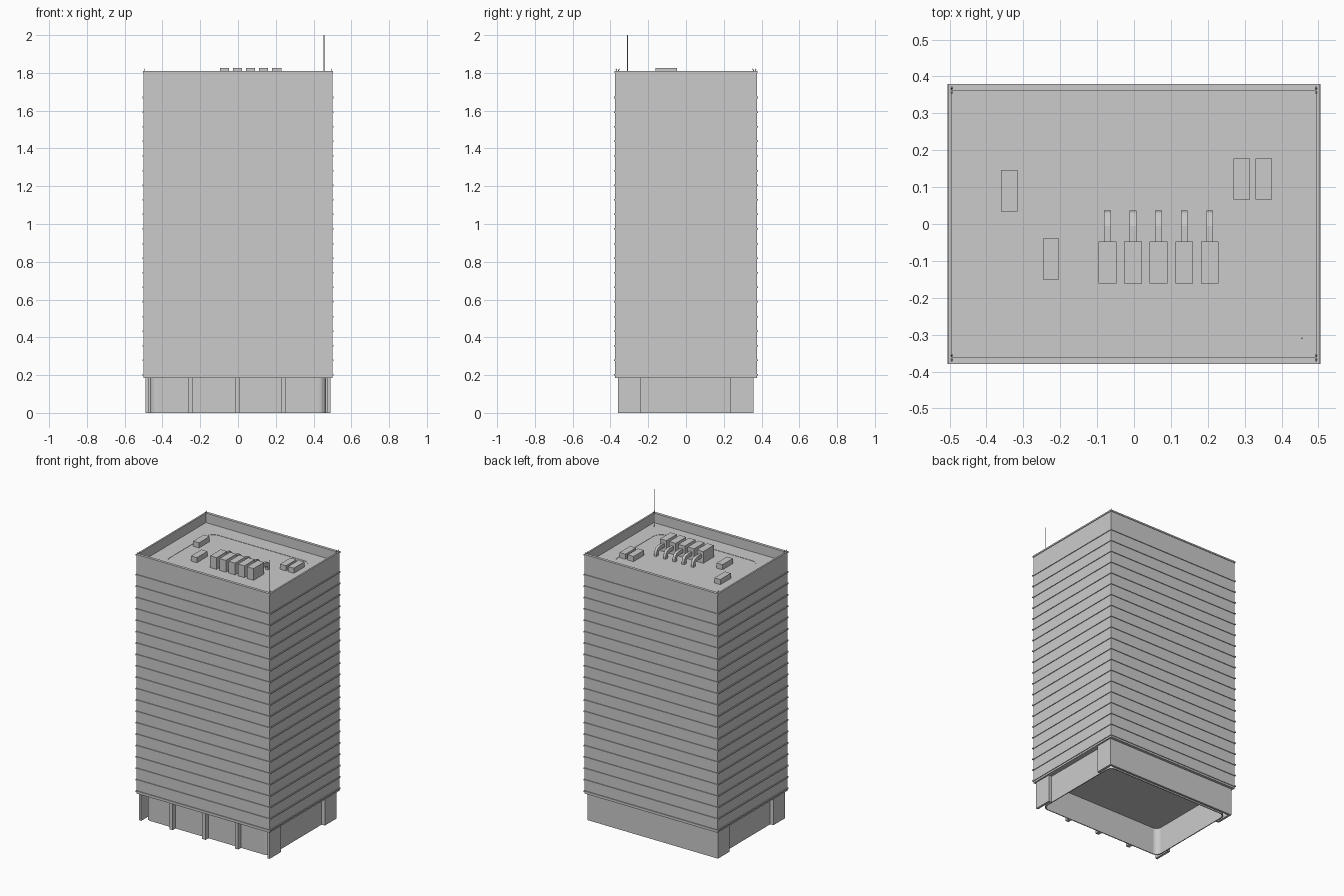
import bpy, bmesh, math
from mathutils import Vector, Matrix

if "Cube" in bpy.data.objects:
    bpy.data.objects.remove(bpy.data.objects["Cube"])


def finish(name, bm):
    bmesh.ops.recalc_face_normals(bm, faces=bm.faces)
    me = bpy.data.meshes.new(name)
    bm.to_mesh(me)
    bm.free()
    ob = bpy.data.objects.new(name, me)
    bpy.context.collection.objects.link(ob)
    return ob


def box(name, x0, x1, y0, y1, z0, z1):
    bm = bmesh.new()
    m = Matrix.Translation(((x0 + x1) / 2, (y0 + y1) / 2, (z0 + z1) / 2)) @ Matrix.Diagonal((x1 - x0, y1 - y0, z1 - z0, 1))
    bmesh.ops.create_cube(bm, size=1, matrix=m)
    return finish(name, bm)


def outline(hx, hy, r=0, n=6):
    """Rectangle outline with optional rounded corners."""
    if r == 0:
        return [(hx, hy), (-hx, hy), (-hx, -hy), (hx, -hy)]
    pts = []
    for k, (sx, sy) in enumerate([(1, 1), (-1, 1), (-1, -1), (1, -1)]):
        for i in range(n + 1):
            a = math.pi / 2 * (k + i / n)
            pts.append((sx * (hx - r) + r * math.cos(a), sy * (hy - r) + r * math.sin(a)))
    return pts


def ring(name, outer, inner, z0, z1):
    """Closed frame between two outlines with equal point counts."""
    bm = bmesh.new()
    loops = [[bm.verts.new((x, y, z)) for x, y in o]
             for o, z in ((outer, z0), (outer, z1), (inner, z1), (inner, z0))]
    n = len(outer)
    for j in range(4):
        a, b = loops[j], loops[(j + 1) % 4]
        for i in range(n):
            bm.faces.new((a[i], a[(i + 1) % n], b[(i + 1) % n], b[i]))
    return finish(name, bm)


def rod(name, p, q, r, seg=8):
    p, q = Vector(p), Vector(q)
    d = q - p
    bm = bmesh.new()
    m = Matrix.Translation((p + q) / 2) @ d.to_track_quat('Z', 'Y').to_matrix().to_4x4()
    bmesh.ops.create_cone(bm, cap_ends=True, segments=seg, radius1=r, radius2=r, depth=d.length, matrix=m)
    return finish(name, bm)


BASE, ROOF, TOP = 0.185, 1.745, 1.81

# Tower block with sunken roof behind the parapet
bm = bmesh.new()
bmesh.ops.create_cube(bm, size=1, matrix=Matrix.Translation((0, 0, (BASE + TOP) / 2)) @ Matrix.Diagonal((1, 0.75, TOP - BASE, 1)))
bm.faces.ensure_lookup_table()
top = max(bm.faces, key=lambda f: f.calc_center_median().z)
bmesh.ops.inset_individual(bm, faces=[top], thickness=0.01)
for v in top.verts:
    v.co.x = math.copysign(0.493, v.co.x)
    v.co.y = math.copysign(0.36, v.co.y)
ext = bmesh.ops.extrude_face_region(bm, geom=[top])
for v in [g for g in ext['geom'] if isinstance(g, bmesh.types.BMVert)]:
    v.co.z = ROOF
if top.is_valid:
    bmesh.ops.delete(bm, geom=[top], context='FACES_ONLY')
finish("tower", bm)

# Floor ledges
for k in range(20):
    z = 0.201 + 0.0773 * k
    ring(f"floor_ledge_{k}", outline(0.505, 0.38), outline(0.499, 0.374), z - 0.004, z + 0.004)
ring("parapet_cap", outline(0.504, 0.379), outline(0.499, 0.374), TOP - 0.01, TOP)

# Ground floor: recessed rounded lobby wall, back wall, side returns
ring("lobby_wall", outline(0.466, 0.33, 0.04), outline(0.460, 0.324, 0.036), 0, BASE)
box("back_wall", -0.49, 0.49, 0.343, 0.357, 0, BASE)
for s, side in ((-1, "left"), (1, "right")):
    x0, x1 = sorted((s * 0.475, s * 0.49))
    box(f"{side}_front_return", x0, x1, -0.36, -0.238, 0, BASE)
    box(f"{side}_rear_return", x0, x1, 0.232, 0.343, 0, BASE)
    for y, end in ((-0.241, "front"), (0.235, "rear")):
        a, b = sorted((s * 0.46, s * 0.475))
        box(f"{side}_{end}_reveal", a, b, y - 0.003, y + 0.003, 0, BASE)

# Front columns
for i, x in enumerate((-0.251, -0.004, 0.241)):
    box(f"front_column_{i}", x - 0.0125, x + 0.0125, -0.36, -0.325, 0, BASE)

# Rooftop curb
ring("roof_curb", outline(0.45, 0.32, 0.09), outline(0.38, 0.25, 0.06), ROOF, ROOF + 0.002)

# Large cooling units with curved ducts behind
for i in range(5):
    x = -0.072 + 0.0693 * i
    box(f"cooling_unit_{i}", x - 0.024, x + 0.024, -0.161, -0.048, ROOF, 1.825)
    bm = bmesh.new()
    upper = [(-0.048, 1.802), (-0.005, 1.802), (0.018, 1.796), (0.031, 1.782), (0.037, 1.762), (0.037, ROOF)]
    lower = [(-0.048, 1.776), (-0.01, 1.776), (0.003, 1.774), (0.011, 1.768), (0.014, 1.758), (0.014, ROOF)]
    rows = [[bm.verts.new((x + dx, y, z)) for dx, (y, z) in
             ((-0.009, u), (0.009, u), (0.009, l), (-0.009, l))] for u, l in zip(upper, lower)]
    for a, b in zip(rows, rows[1:]):
        for j in range(4):
            bm.faces.new((a[j], a[(j + 1) % 4], b[(j + 1) % 4], b[j]))
    bm.faces.new(rows[0])
    bm.faces.new(rows[-1])
    finish(f"duct_{i}", bm)

# Small vent boxes
for i, (x, y) in enumerate(((-0.338, 0.09), (-0.225, -0.095), (0.292, 0.122), (0.352, 0.122))):
    box(f"vent_box_{i}", x - 0.022, x + 0.022, y - 0.056, y + 0.056, ROOF, 1.78)

# Antenna and paired corner lamps
rod("antenna", (0.455, -0.31, ROOF), (0.455, -0.31, 2.0), 0.0022)
for sx in (-1, 1):
    for sy in (-1, 1):
        for d in (-1, 1):
            c = Vector((sx * 0.494, sy * 0.362, TOP))
            rod("corner_lamp", c + Vector((0, d * 0.002, -0.004)), c + Vector((0, d * 0.009, 0.012)), 0.002, 6)
